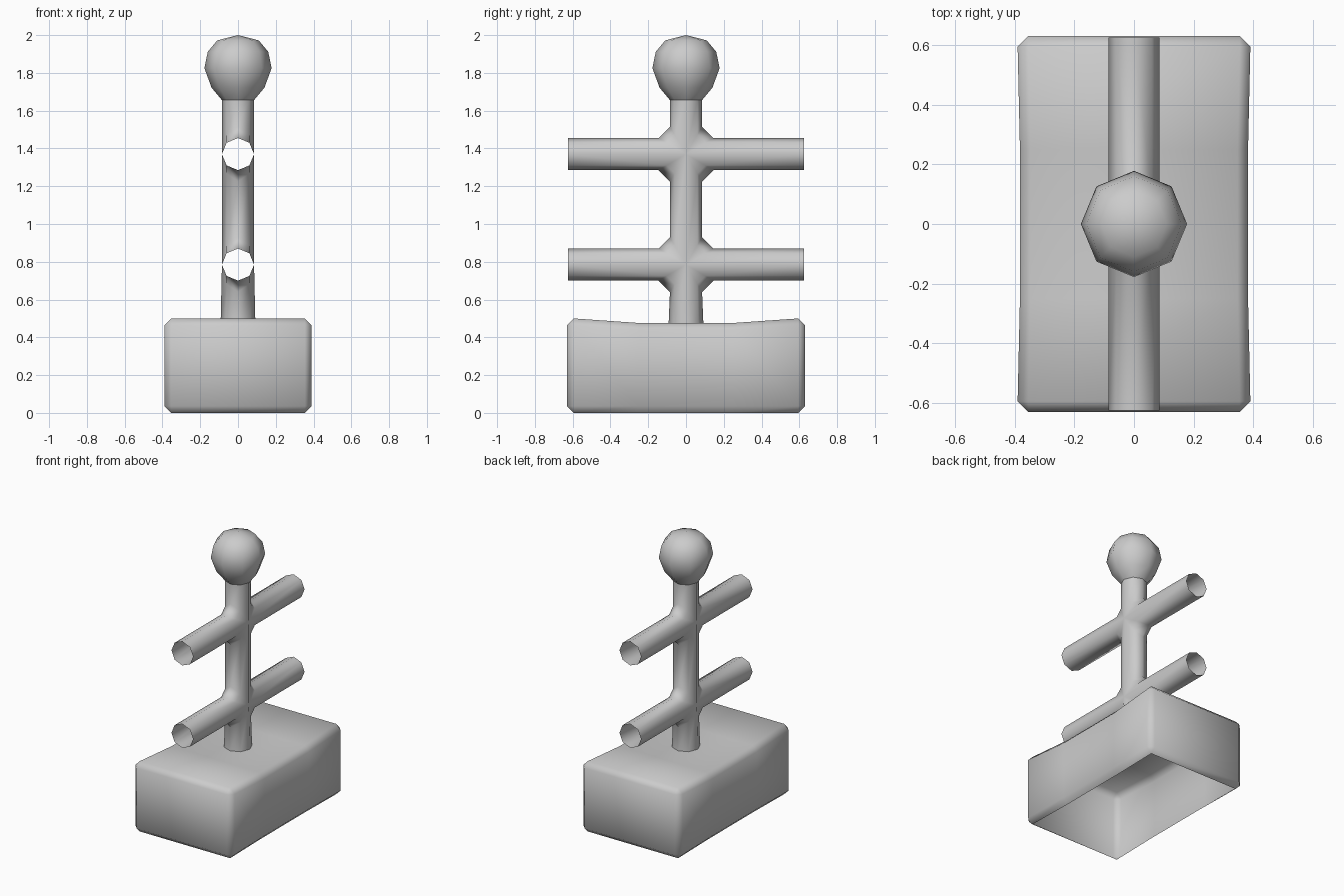
import bpy, bmesh
from math import sin, cos, pi, radians

if "Cube" in bpy.data.objects:
    bpy.data.objects.remove(bpy.data.objects["Cube"])

N = 8            # sides of all tubes
R = 0.085        # tube radius
F = 0.06         # fillet size at the crossings
ARM = 0.625      # arm half length
JOINTS = (0.785, 1.37)
ANG = [2 * pi * k / N for k in range(N)]


def finish(name, bm, angle):
    bmesh.ops.remove_doubles(bm, verts=bm.verts, dist=1e-4)
    bmesh.ops.recalc_face_normals(bm, faces=bm.faces)
    me = bpy.data.meshes.new(name)
    bm.to_mesh(me)
    bm.free()
    ob = bpy.data.objects.new(name, me)
    bpy.context.collection.objects.link(ob)
    bpy.ops.object.select_all(action='DESELECT')
    ob.select_set(True)
    bpy.context.view_layer.objects.active = ob
    bpy.ops.object.shade_smooth_by_angle(angle=radians(angle))
    return ob


def strip(bm, a, b, closed=True):
    """Quads between two matching rows of points."""
    va, vb = [bm.verts.new(p) for p in a], [bm.verts.new(p) for p in b]
    n = len(a)
    for i in range(n if closed else n - 1):
        j = (i + 1) % n
        bm.faces.new((va[i], va[j], vb[j], vb[i]))


def ring(r, z):
    return [(r * cos(a), r * sin(a), z) for a in ANG]


def post_end(c, s):
    """Post ring mitred against the arms above (s=1) or below (s=-1)."""
    return [(R * cos(a), R * sin(a), c + s * (R + F) * abs(sin(a))) for a in ANG]


# base: hollow chamfered box, open below, with a slightly sunken middle
bm = bmesh.new()
bmesh.ops.create_cube(bm, size=1)
for v in bm.verts:
    v.co = (v.co.x * 0.78, v.co.y * 1.26, (v.co.z + 0.5) * 0.5)
bmesh.ops.bevel(bm, geom=bm.edges[:], offset=0.036, segments=1, affect='EDGES')
bm.normal_update()
bottom = [f for f in bm.faces if f.normal.z < -0.9]
bmesh.ops.delete(bm, geom=bottom, context='FACES')
for y in (-0.25, 0.25):
    bmesh.ops.bisect_plane(bm, geom=bm.verts[:] + bm.edges[:] + bm.faces[:],
                           plane_co=(0, y, 0), plane_no=(0, 1, 0))
for v in bm.verts:
    if abs(v.co.y) < 0.3:
        v.co.x *= 0.98
        if v.co.z > 0.4:
            v.co.z -= 0.024
finish("base", bm, 60)

# frame: post and open-ended arms joined by filleted crossings
bm = bmesh.new()
lo, hi = JOINTS
strip(bm, ring(0.092, 0.474), post_end(lo, -1))
strip(bm, post_end(lo, 1), post_end(hi, -1))
strip(bm, post_end(hi, 1), ring(R, 1.66))
half = ANG[:N // 2] + [pi]
for c in JOINTS:
    for sy in (-1, 1):
        strip(bm, [(R * cos(a), sy * (R + F) * abs(sin(a)), c + R * sin(a)) for a in ANG],
              [(R * cos(a), sy * ARM, c + R * sin(a)) for a in ANG])
        for sz in (-1, 1):
            strip(bm, [(R * cos(a), sy * R * sin(a), c + sz * (R + F) * sin(a)) for a in half],
                  [(R * cos(a), sy * (R + F) * sin(a), c + sz * R * sin(a)) for a in half],
                  closed=False)
bmesh.ops.dissolve_degenerate(bm, dist=1e-4, edges=bm.edges[:])
finish("frame", bm, 60)

# knob: faceted ball on top of the post
bm = bmesh.new()
profile = [(R, 1.656), (0.14, 1.722), (0.178, 1.825), (0.16, 1.912), (0.11, 1.972), (0, 2.0)]
for (r0, z0), (r1, z1) in zip(profile, profile[1:]):
    strip(bm, ring(r0, z0), ring(r1, z1))
finish("knob", bm, 60)
